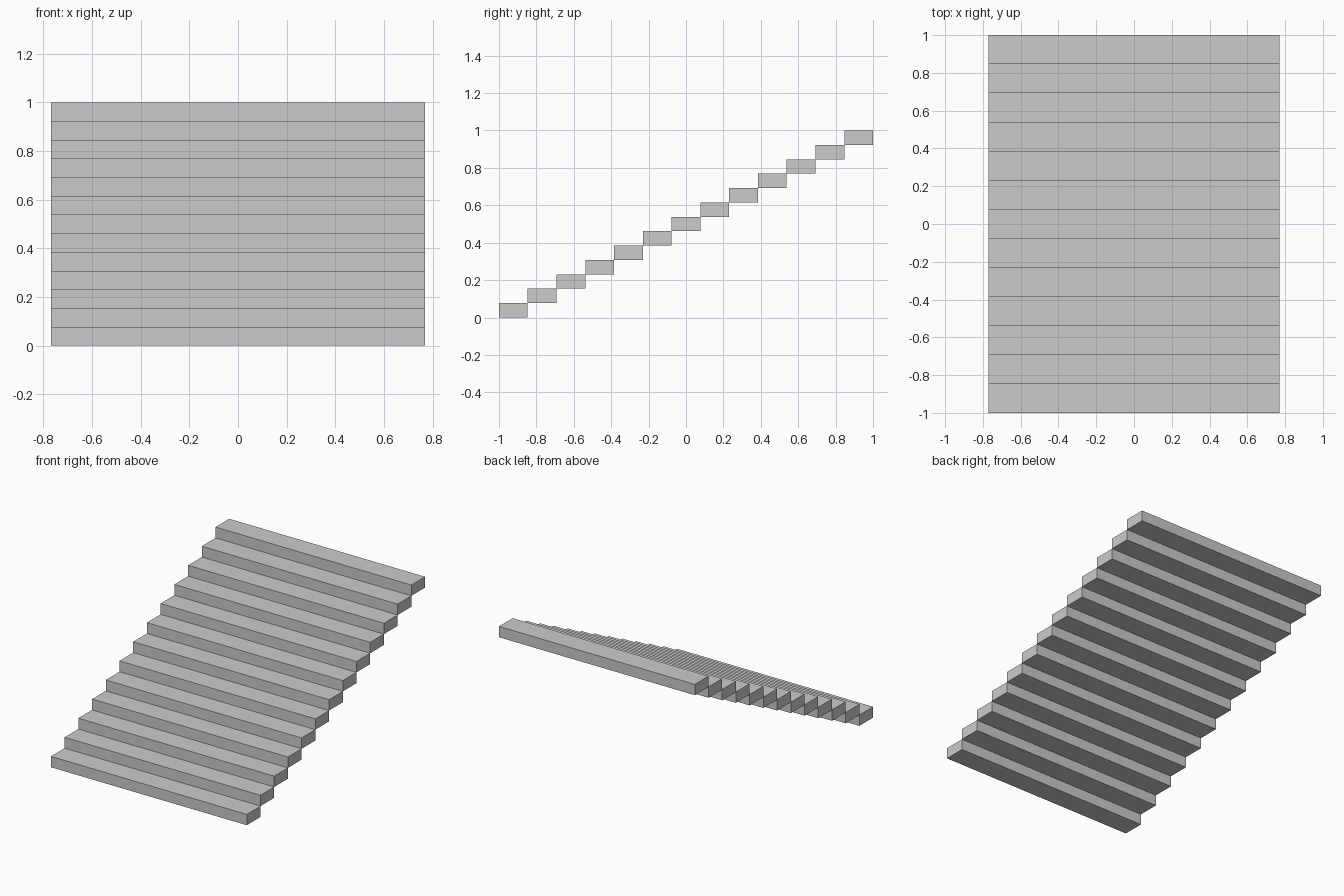
import bpy

if "Cube" in bpy.data.objects:
    bpy.data.objects.remove(bpy.data.objects["Cube"])

STEPS = 13
DEPTH = 2.0 / STEPS      # tread depth along y
RISE = 1.0 / STEPS       # step height along z
WIDTH = 10 * DEPTH       # stair width along x


def add_step(i):
    # One solid slab; neighbouring slabs meet edge to edge
    bpy.ops.mesh.primitive_cube_add(
        size=1, location=(0, -1 + (i + 0.5) * DEPTH, (i + 0.5) * RISE))
    step = bpy.context.object
    step.name = f"step_{i + 1:02d}"
    step.scale = (WIDTH, DEPTH, RISE)
    bpy.ops.object.transform_apply(location=False, rotation=False, scale=True)


# Flight of steps rising towards the back
for i in range(STEPS):
    add_step(i)
